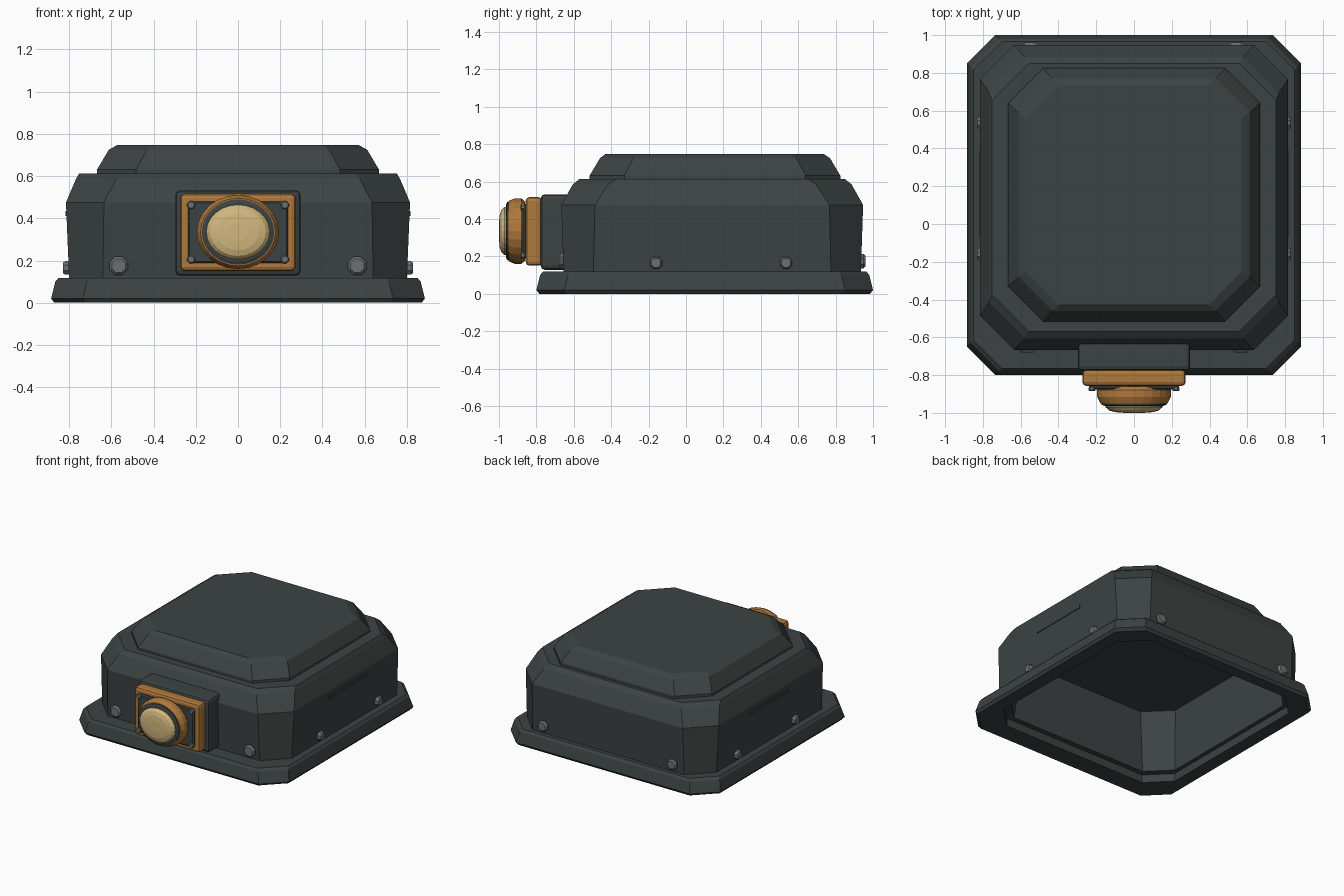
import bpy, bmesh, math
from mathutils import Vector

if "Cube" in bpy.data.objects:
    bpy.data.objects.remove(bpy.data.objects["Cube"])


def material(name, rgb):
    m = bpy.data.materials.new(name)
    m.use_nodes = True
    m.diffuse_color = (*rgb, 1)
    m.node_tree.nodes["Principled BSDF"].inputs["Base Color"].default_value = (*rgb, 1)
    return m


DARK = material("dark_slate", (0.045, 0.056, 0.055))
ORANGE = material("amber_metal", (0.43, 0.19, 0.045))
LENS = material("pale_lens", (0.65, 0.48, 0.21))
GREY = material("bolt_grey", (0.15, 0.16, 0.165))


def finish(name, bm, mat):
    bmesh.ops.recalc_face_normals(bm, faces=bm.faces)
    mesh = bpy.data.meshes.new(name)
    bm.to_mesh(mesh)
    bm.free()
    mesh.materials.append(mat)
    obj = bpy.data.objects.new(name, mesh)
    bpy.context.collection.objects.link(obj)
    return obj


def octagon(z, hx, y0, y1, c):
    """Rectangle with cut corners at height z."""
    return [(hx - c, y0, z), (hx, y0 + c, z), (hx, y1 - c, z), (hx - c, y1, z),
            (c - hx, y1, z), (-hx, y1 - c, z), (-hx, y0 + c, z), (c - hx, y0, z)]


def ellipse(y, r, squash=0.9, n=24):
    """Oval facing the front, centred on the lamp."""
    return [(r * math.cos(math.tau * i / n), y,
             0.335 + r * squash * math.sin(math.tau * i / n)) for i in range(n)]


def loft(name, rings, mat, closed=False):
    """Skin neighbouring rings; cap the ends or join them into a loop."""
    bm = bmesh.new()
    loops = [[bm.verts.new(p) for p in ring] for ring in rings]
    pairs = list(zip(loops, loops[1:]))
    if closed:
        pairs.append((loops[-1], loops[0]))
    for a, b in pairs:
        for i in range(len(a)):
            j = (i + 1) % len(a)
            bm.faces.new((a[i], a[j], b[j], b[i]))
    if not closed:
        bm.faces.new(loops[0])
        bm.faces.new(loops[-1])
    return finish(name, bm, mat)


def box(name, lo, hi, mat, bevel=0.0, segments=2):
    bm = bmesh.new()
    bmesh.ops.create_cube(bm, size=1)
    lo, hi = Vector(lo), Vector(hi)
    for v in bm.verts:
        v.co = (lo + hi) / 2 + v.co * (hi - lo)
    if bevel:
        bmesh.ops.bevel(bm, geom=bm.edges[:], offset=bevel, segments=segments,
                        profile=0.5, affect='EDGES')
    return finish(name, bm, mat)


def bolt(name, at, direction, r, depth):
    """Eight-sided bolt with a chamfered head, running out along direction."""
    bm = bmesh.new()
    rot = Vector((0, 0, 1)).rotation_difference(Vector(direction)).to_matrix()
    loops = []
    for h, k in ((0, 1), (depth * 0.7, 1), (depth, 0.75)):
        loops.append([bm.verts.new(Vector(at) + rot @ Vector(
            (r * k * math.cos(math.tau * (i + .5) / 8),
             r * k * math.sin(math.tau * (i + .5) / 8), h))) for i in range(8)])
    for a, b in zip(loops, loops[1:]):
        for i in range(8):
            j = (i + 1) % 8
            bm.faces.new((a[i], a[j], b[j], b[i]))
    bm.faces.new(loops[0])
    bm.faces.new(loops[-1])
    return finish(name, bm, GREY)


# Mounting flange, an open ring
loft("base_flange", [octagon(*r) for r in (
    (0.0, 0.77, -0.64, 0.90, 0.16), (0.0, 0.87, -0.785, 0.985, 0.15),
    (0.02, 0.885, -0.80, 1.0, 0.15), (0.10, 0.865, -0.78, 0.98, 0.15),
    (0.118, 0.85, -0.765, 0.965, 0.15), (0.118, 0.77, -0.64, 0.90, 0.16))],
    DARK, closed=True)

# Hollow housing: cavity ceiling, down the inside, up the outside to the roof
loft("housing", [octagon(*r) for r in (
    (0.50, 0.70, -0.56, 0.84, 0.17), (0.06, 0.74, -0.60, 0.88, 0.16),
    (0.06, 0.79, -0.645, 0.925, 0.16), (0.118, 0.80, -0.655, 0.935, 0.16),
    (0.475, 0.815, -0.667, 0.947, 0.18), (0.585, 0.768, -0.605, 0.885, 0.19),
    (0.613, 0.752, -0.57, 0.85, 0.195))], DARK)

# Raised lid
loft("lid", [octagon(*r) for r in (
    (0.60, 0.667, -0.515, 0.825, 0.185), (0.632, 0.667, -0.515, 0.825, 0.185),
    (0.725, 0.612, -0.46, 0.77, 0.18), (0.748, 0.57, -0.43, 0.735, 0.175))], DARK)

# Side slots and bolts around the wall
for s, side in ((1, "left"), (-1, "right")):
    box(f"{side}_slot_strip", (min(s * .80, s * .818), -0.07, 0.412),
        (max(s * .80, s * .818), 0.39, 0.435), DARK)
    bolt(f"{side}_front_bolt", (s * 0.565, -0.64, 0.175), (0, -1, 0), 0.047, 0.04)
    bolt(f"{side}_back_bolt", (s * 0.545, 0.92, 0.175), (0, 1, 0), 0.042, 0.04)
    for y, end in ((-0.16, "forward"), (0.535, "rear")):
        bolt(f"{side}_{end}_side_bolt", (s * 0.79, y, 0.165), (s, 0, 0), 0.035, 0.04)

# Lamp mount and amber frame
box("lamp_mount", (-0.297, -0.777, 0.128), (0.297, -0.60, 0.532), DARK, 0.022)
frame = box("lamp_frame", (-0.273, -0.857, 0.15), (0.273, -0.77, 0.517), ORANGE, 0.02)
box("lamp_plate", (-0.238, -0.875, 0.188), (0.238, -0.80, 0.48), DARK, 0.008, 1)
for x in (-0.222, 0.222):
    for z in (0.205, 0.463):
        bolt("lamp_screw", (x, -0.865, z), (0, -1, 0), 0.02, 0.02)

# Round lamp: amber bezel, dark gasket and pale domed lens
loft("lamp_bezel", [ellipse(y, r) for y, r in (
    (-0.86, 0.175), (-0.88, 0.195), (-0.915, 0.195), (-0.95, 0.178))], ORANGE)
loft("lamp_gasket", [ellipse(y, r) for y, r in (
    (-0.94, 0.172), (-0.957, 0.172), (-0.963, 0.155))], DARK)
loft("lamp_lens", [ellipse(y, r, 0.86) for y, r in (
    (-0.95, 0.15), (-0.97, 0.15), (-0.987, 0.132), (-0.996, 0.10),
    (-1.0, 0.05))], LENS)
